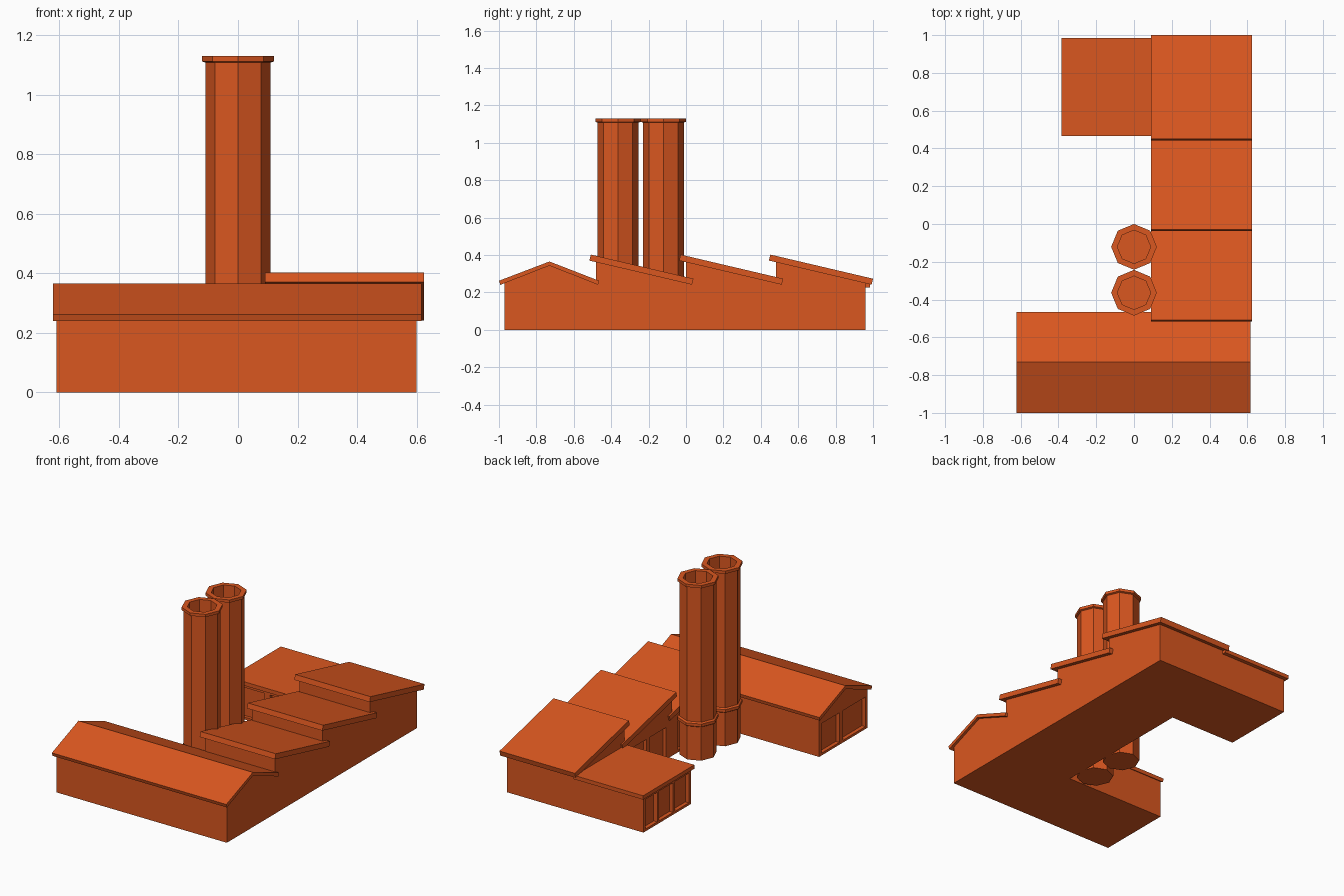
import bpy, bmesh, math

if "Cube" in bpy.data.objects:
    bpy.data.objects.remove(bpy.data.objects["Cube"])

mat = bpy.data.materials.new("brick_orange")
mat.diffuse_color = (0.70, 0.095, 0.014, 1)
mat.use_nodes = True
mat.node_tree.nodes["Principled BSDF"].inputs["Base Color"].default_value = mat.diffuse_color


def make(name, bm):
    bmesh.ops.recalc_face_normals(bm, faces=bm.faces)
    me = bpy.data.meshes.new(name)
    bm.to_mesh(me)
    bm.free()
    me.materials.append(mat)
    ob = bpy.data.objects.new(name, me)
    bpy.context.collection.objects.link(ob)
    return ob


def prism(name, profile, x0, x1):
    """Extrude a (y, z) outline along x."""
    bm = bmesh.new()
    face = bm.faces.new([bm.verts.new((x0, y, z)) for y, z in profile])
    ext = bmesh.ops.extrude_face_region(bm, geom=[face])
    verts = [g for g in ext["geom"] if isinstance(g, bmesh.types.BMVert)]
    bmesh.ops.translate(bm, verts=verts, vec=(x1 - x0, 0, 0))
    return make(name, bm)


def rect(y0, y1, z0, z1):
    return [(y0, z0), (y1, z0), (y1, z1), (y0, z1)]


def recess(target, boxes):
    """Sink panels given as (x0, x1, y0, y1) into a wall."""
    cutters = []
    for x0, x1, y0, y1 in boxes:
        c = prism("panel_cutter", rect(y0, y1, 0.015, 0.205), x0, x1)
        c.hide_render = True
        m = target.modifiers.new("panel", 'BOOLEAN')
        m.operation, m.solver, m.object = 'DIFFERENCE', 'EXACT', c
        cutters.append(c)
    bpy.context.view_layer.objects.active = target
    for m in list(target.modifiers):
        bpy.ops.object.modifier_apply(modifier=m.name)
    for c in cutters:
        bpy.data.objects.remove(c)


def turned(name, rings, y):
    """Octagonal tower from (radius, z) rings, closed at both ends."""
    bm = bmesh.new()
    loops = [[bm.verts.new((r * math.cos(k * math.pi / 4), y + r * math.sin(k * math.pi / 4), z))
              for k in range(8)] for r, z in rings]
    for a, b in zip(loops, loops[1:]):
        for k in range(8):
            n = (k + 1) % 8
            bm.faces.new((a[k], a[n], b[n], b[k]))
    bm.faces.new(loops[0])
    bm.faces.new(loops[-1])
    return make(name, bm)


# Front wing with gable ends and two door panels
front = prism("front_wing", [(-.97, 0), (-.97, .25), (-.73, .345), (-.48, .25), (-.48, 0)], -.61, .60)
recess(front, [(-.7, -.585, -.95, -.72), (-.7, -.585, -.685, -.505)])
prism("front_wing_roof", [(-1.0, .262), (-.73, .365), (-.465, .262),
                          (-.47, .24), (-.73, .343), (-.993, .24)], -.622, .617)

# Main hall with sawtooth bays
bays = (-.48, 0.0, .48)
outline = [(-.48, 0)]
for y in bays:
    outline += [(y, .365), (y + .48, .25)]
outline.append((.96, 0))
hall = prism("main_hall", outline, .10, .60)
recess(hall, [(0, .12, y + a, y + a + .16) for y in bays[:2] for a in (.06, .26)])
for i, y in enumerate(bays):
    prism(f"sawtooth_roof_{i + 1}", [(y - .037, .37), (y - .029, .402), (y + .52, .273), (y + .512, .241)],
          .09, .625)

# Back wing with flat roof
back = prism("back_wing", rect(.48, .96, 0, .23), -.37, .10)
recess(back, [(-.5, -.345, .82, .94), (-.5, -.345, .66, .80), (-.5, -.345, .50, .64),
              (-.33, -.15, .4, .5), (-.11, .07, .4, .5)])
prism("back_wing_roof", rect(.465, .985, .225, .25), -.385, .11)

# Two hollow octagonal chimneys with a base band and a rim
for i, y in enumerate((-.121, -.364)):
    turned(f"chimney_{i + 1}", [(.11, 0), (.11, .215), (.121, .222), (.121, .24), (.11, .247), (.11, 1.108),
                                (.121, 1.112), (.121, 1.13), (.088, 1.13), (.088, .95)], y)
